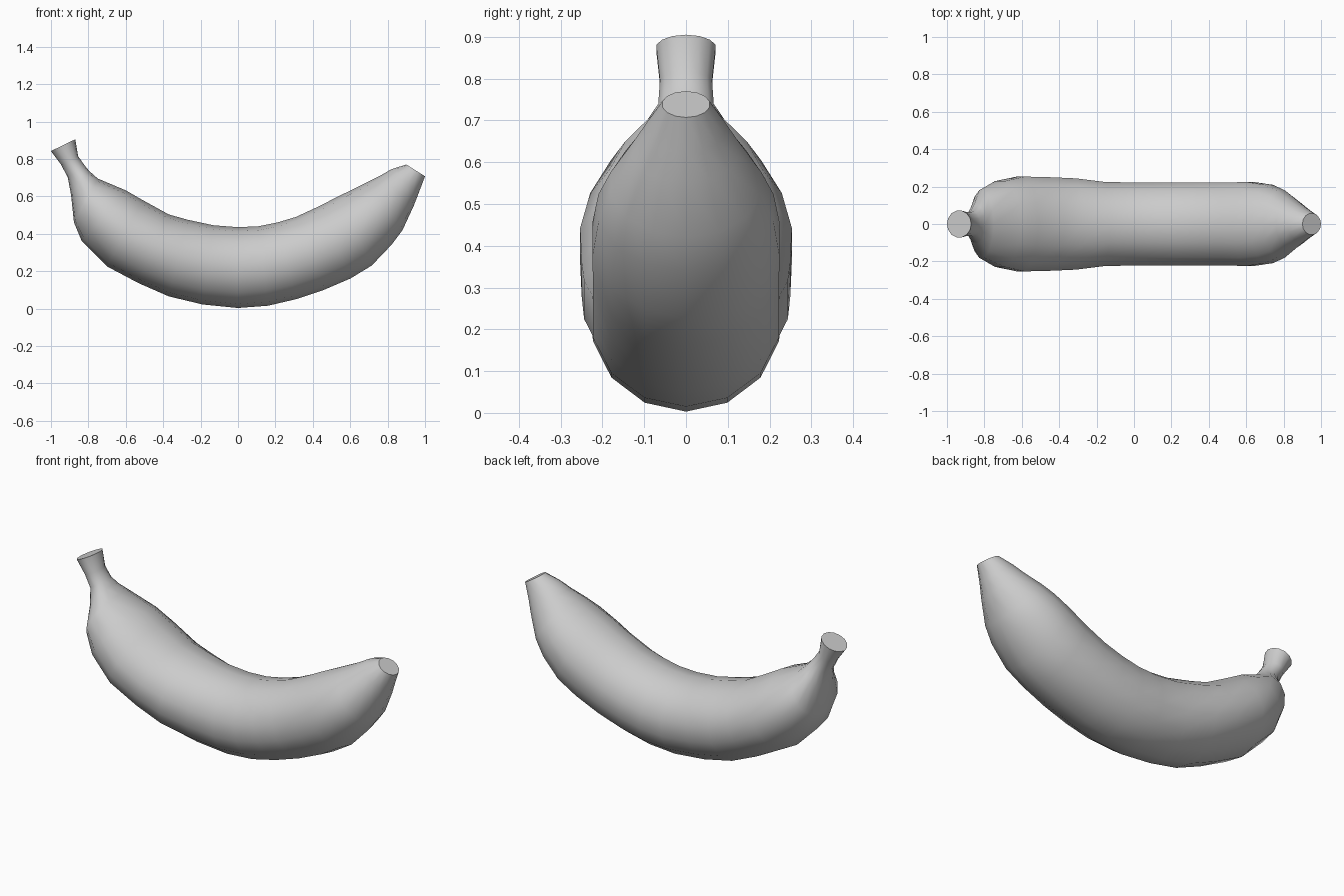
import bpy, bmesh, math
from mathutils import Vector

if "Cube" in bpy.data.objects:
    bpy.data.objects.remove(bpy.data.objects["Cube"])

SIDES = 14

# Cross-sections from stem to blossom end:
# outer curve x, z, inner curve x, z, half width in y
rings = [
    (-1.00, .842, -.87, .905, .073),
    (-.945, .768, -.855, .815, .064),
    (-.910, .70, -.82, .765, .068),
    (-.893, .61, -.795, .735, .105),
    (-.877, .46, -.75, .695, .185),
    (-.835, .36, -.60, .632, .235),
    (-.70, .225, -.51, .58, .26),
    (-.53, .135, -.37, .503, .256),
    (-.37, .065, -.27, .475, .25),
    (-.19, .022, -.13, .445, .23),
    (0, .003, 0, .435, .228),
    (.16, .015, .11, .44, .228),
    (.31, .05, .21, .46, .228),
    (.46, .10, .31, .49, .228),
    (.60, .16, .44, .55, .228),
    (.715, .23, .53, .597, .23),
    (.82, .34, .62, .64, .215),
    (.88, .42, .69, .675, .185),
    (.94, .55, .76, .71, .13),
    (.967, .62, .82, .745, .095),
    (1.00, .707, .90, .77, .058),
]

# Peel: elliptical loops bridged along the curve, closed by flat ends
bm = bmesh.new()
loops = []
for ox, oz, ix, iz, w in rings:
    outer, inner = Vector((ox, 0, oz)), Vector((ix, 0, iz))
    mid, half = (outer + inner) / 2, (inner - outer) / 2
    loop = []
    for k in range(SIDES):
        a = 2 * math.pi * k / SIDES
        loop.append(bm.verts.new(mid + half * math.cos(a) + Vector((0, w * math.sin(a), 0))))
    loops.append(loop)
for a, b in zip(loops, loops[1:]):
    for k in range(SIDES):
        n = (k + 1) % SIDES
        bm.faces.new((a[k], a[n], b[n], b[k]))
bm.faces.new(loops[0])
bm.faces.new(loops[-1])
bmesh.ops.recalc_face_normals(bm, faces=bm.faces)

mesh = bpy.data.meshes.new("banana")
bm.to_mesh(mesh)
bm.free()
banana = bpy.data.objects.new("banana", mesh)
bpy.context.collection.objects.link(banana)

# Smooth skin with sharp rims at both cut ends
bpy.context.view_layer.objects.active = banana
banana.select_set(True)
bpy.ops.object.shade_smooth_by_angle(angle=math.radians(50))
